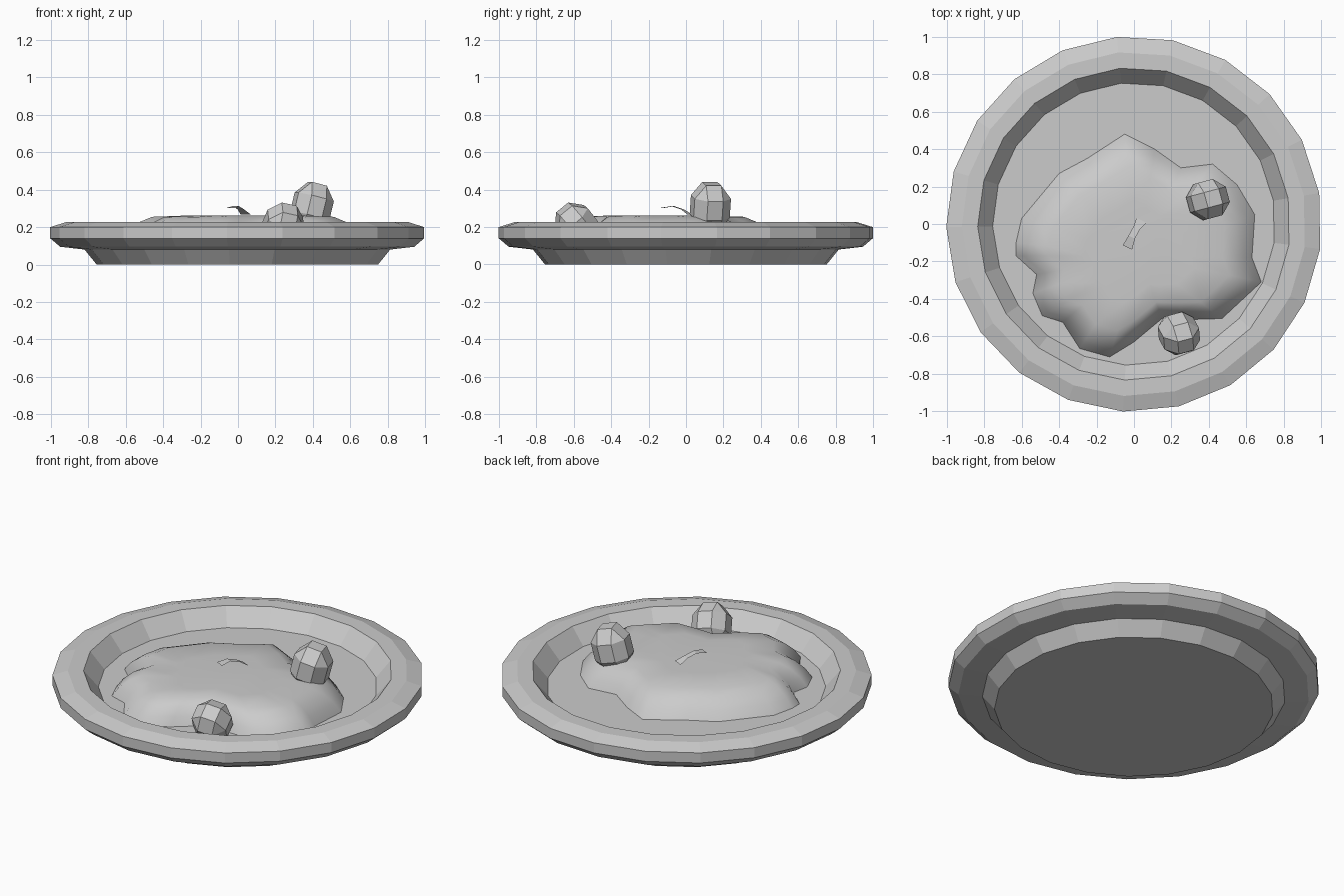
import bpy
import bmesh
import math
from mathutils import Vector, Euler

cube = bpy.data.objects.get("Cube")
if cube:
    bpy.data.objects.remove(cube, do_unlink=True)

grey = bpy.data.materials.new("plain grey")
grey.use_nodes = True
grey.diffuse_color = (0.6, 0.6, 0.6, 1)
grey.node_tree.nodes["Principled BSDF"].inputs["Base Color"].default_value = (0.6, 0.6, 0.6, 1)


def finish(bm, name, smooth=False, closed=True):
    if closed:
        bmesh.ops.recalc_face_normals(bm, faces=bm.faces)
    for face in bm.faces:
        face.smooth = smooth
    mesh = bpy.data.meshes.new(name)
    bm.to_mesh(mesh)
    bm.free()
    mesh.materials.append(grey)
    obj = bpy.data.objects.new(name, mesh)
    bpy.context.collection.objects.link(obj)
    return obj


def bridge(bm, lower, upper, loop=True):
    count = len(lower)
    for i in range(count if loop else count - 1):
        j = (i + 1) % count
        bm.faces.new((lower[i], lower[j], upper[j], upper[i]))


# Plate: a turned profile of radius and height
SIDES = 21
profile = [(0.755, 0), (0.82, 0.08), (0.95, 0.095), (1.003, 0.14),
           (1.003, 0.2), (0.92, 0.226), (0.835, 0.226), (0.755, 0.13)]
bm = bmesh.new()
rings = []
for radius, z in profile:
    ring = []
    for i in range(SIDES):
        a = math.radians(95.2) + math.tau * i / SIDES
        ring.append(bm.verts.new((radius * math.cos(a), radius * math.sin(a), z)))
    rings.append(ring)
for lower, upper in zip(rings, rings[1:]):
    bridge(bm, lower, upper)
bm.faces.new(rings[0][::-1])
bm.faces.new(rings[-1])
finish(bm, "plate")

# Sauce: an uneven puddle whose outline shrinks towards a flat top
outline = [(-.05, .48), (-.25, .35), (-.4, .27), (-.6, .03), (-.63, -.1),
           (-.63, -.17), (-.52, -.27), (-.54, -.37), (-.49, -.49), (-.38, -.525),
           (-.29, -.665), (-.13, -.71), (0, -.63), (.15, -.505), (.3, -.51), (.47, -.505),
           (.68, -.31), (.63, -.18), (.645, .05), (.55, .21), (.42, .32),
           (.25, .3), (.11, .4)]
middle = Vector((0.03, -0.17))
bm = bmesh.new()
rings = []
for scale, z in [(1, 0.13), (0.94, 0.18), (0.85, 0.225), (0.74, 0.255), (0.45, 0.262)]:
    ring = []
    for point in outline:
        p = middle + (Vector(point) - middle) * scale
        ring.append(bm.verts.new((p.x, p.y, z)))
    rings.append(ring)
for lower, upper in zip(rings, rings[1:]):
    bridge(bm, lower, upper)
bm.faces.new(rings[-1])
finish(bm, "sauce", smooth=True, closed=False)


# Chunks: tilted cubes with wide chamfers
def chunk(name, location, size, tilt):
    bm = bmesh.new()
    bmesh.ops.create_cube(bm, size=1)
    bmesh.ops.bevel(bm, geom=bm.edges[:], offset=0.29, segments=1,
                    profile=0.5, affect='EDGES')
    turn = Euler([math.radians(a) for a in tilt]).to_matrix()
    for v in bm.verts:
        v.co = turn @ Vector([c * s for c, s in zip(v.co, size)]) + Vector(location)
    finish(bm, name)


chunk("back_chunk", (0.395, 0.13, 0.31), (0.2, 0.2, 0.25), (0, 14, 15))
chunk("front_chunk", (0.24, -0.585, 0.21), (0.2, 0.2, 0.23), (40, 12, 15))

# Garnish: a thin curled strip, narrower in the middle
bm = bmesh.new()
across = Vector((0.9, -0.43, 0))
sides = ([], [])
for x, y, z, width in [(-.035, -.125, .303, .055), (-.012, -.07, .312, .038),
                       (.015, -.02, .295, .038), (.04, .02, .268, .06)]:
    for side, sign in zip(sides, (-1, 1)):
        side.append(bm.verts.new(Vector((x, y, z)) + across * width * sign / 2))
bridge(bm, sides[1], sides[0], loop=False)
finish(bm, "garnish", closed=False)
